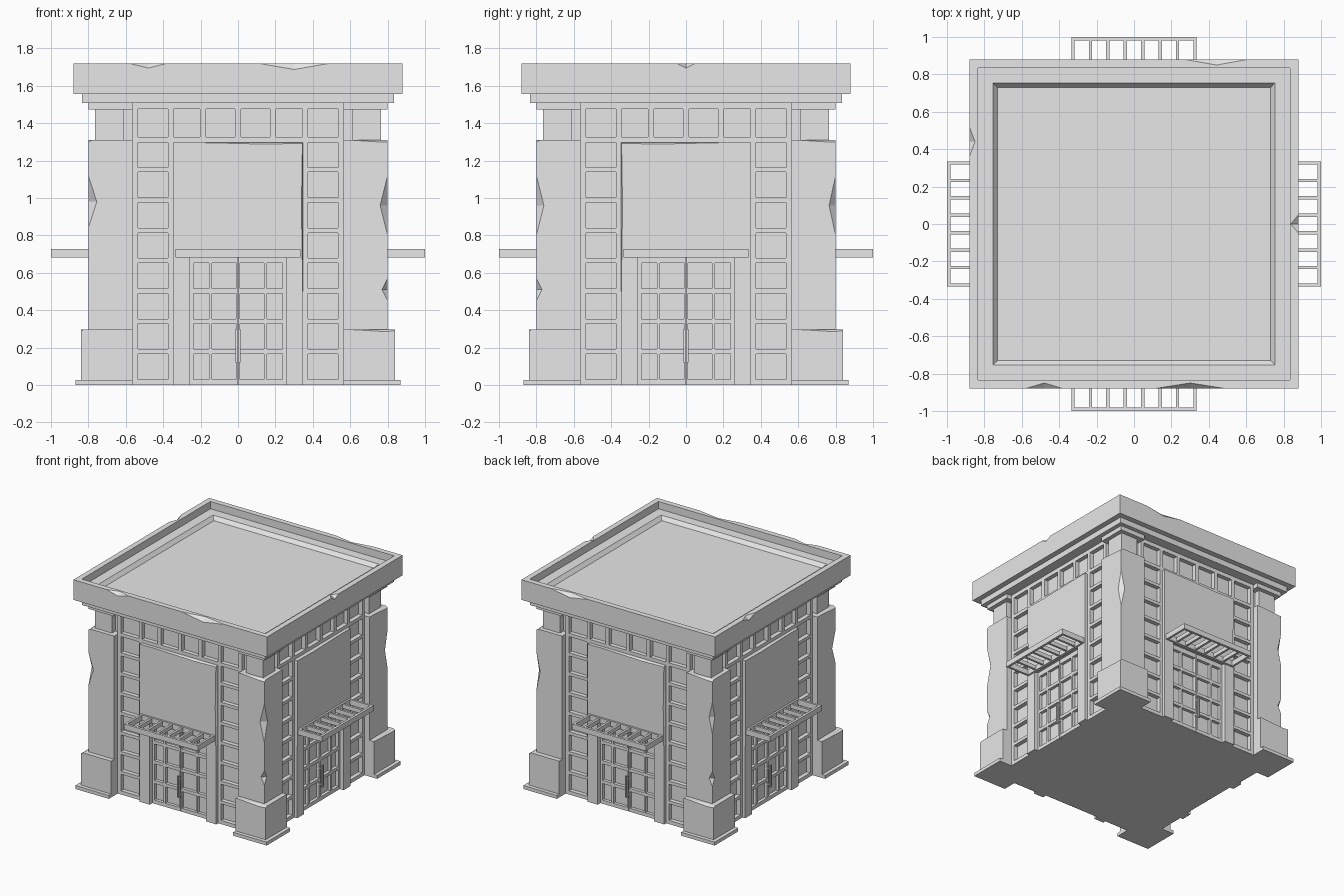
import bpy, bmesh, math
from mathutils import Matrix, Vector

if "Cube" in bpy.data.objects:
    bpy.data.objects.remove(bpy.data.objects["Cube"])

stone = bpy.data.materials.new("pale_stone")
stone.diffuse_color = (0.8, 0.8, 0.8, 1)
stone.use_nodes = True
stone.node_tree.nodes["Principled BSDF"].inputs["Base Color"].default_value = stone.diffuse_color


def finish(name, bm, mat=None):
    if mat is not None:
        bm.transform(mat)
    bmesh.ops.recalc_face_normals(bm, faces=bm.faces)
    me = bpy.data.meshes.new(name)
    bm.to_mesh(me)
    bm.free()
    me.materials.append(stone)
    ob = bpy.data.objects.new(name, me)
    bpy.context.collection.objects.link(ob)
    return ob


def box(bm, x0, x1, y0, y1, z0, z1):
    m = Matrix.Translation(((x0 + x1) / 2, (y0 + y1) / 2, (z0 + z1) / 2)) @ \
        Matrix.Diagonal((x1 - x0, y1 - y0, z1 - z0, 1))
    bmesh.ops.create_cube(bm, size=1, matrix=m)


def boxes(name, lst, mat=None):
    bm = bmesh.new()
    for b in lst:
        box(bm, *b)
    return finish(name, bm, mat)


def chip(ob, centre, radii):
    """Knock a flat chip off an edge with a stretched octahedron."""
    bm = bmesh.new()
    pts = []
    for a in range(3):
        for s in (1, -1):
            v = Vector(centre)
            v[a] += s * radii[a]
            pts.append(bm.verts.new(v))
    for i in (0, 1):
        for j in (2, 3):
            for k in (4, 5):
                bm.faces.new((pts[i], pts[j], pts[k]))
    cutter = finish("chip_cutter", bm)
    cutter.hide_render = True
    mod = ob.modifiers.new("chip", 'BOOLEAN')
    mod.operation, mod.solver, mod.object = 'DIFFERENCE', 'EXACT', cutter
    dg = bpy.context.evaluated_depsgraph_get()
    me = bpy.data.meshes.new_from_object(ob.evaluated_get(dg))
    ob.modifiers.clear()
    ob.data = me
    bpy.data.objects.remove(cutter)


def square_rings(name, profile):
    """Solid of stacked square rings (half size, z)."""
    bm = bmesh.new()
    rings = [[bm.verts.new((sx * h, sy * h, z)) for sx, sy in
              ((1, 1), (-1, 1), (-1, -1), (1, -1))] for h, z in profile]
    for a, b in zip(rings, rings[1:]):
        for i in range(4):
            j = (i + 1) % 4
            bm.faces.new((a[i], a[j], b[j], b[i]))
    bm.faces.new(rings[0])
    bm.faces.new(rings[-1])
    return finish(name, bm)


# core, cornice and roof with sunken deck
W = 0.72
boxes("core_walls", [(-W, W, -W, W, 0, 1.52)])
boxes("cornice", [(-0.835, 0.835, -0.835, 0.835, 1.508, 1.556)])
roof = square_rings("roof", [(0.88, 1.555), (0.88, 1.72), (0.835, 1.72),
                             (0.835, 1.66), (0.755, 1.66), (0.73, 1.63)])
for c, r in (((-0.48, -0.88, 1.72), (0.10, 0.03, 0.025)),
             ((0.30, -0.88, 1.72), (0.19, 0.03, 0.033)),
             ((0.44, 0.88, 1.72), (0.17, 0.03, 0.03)),
             ((-0.88, 0.44, 1.72), (0.03, 0.08, 0.03)),
             ((0.88, 0.0, 1.72), (0.042, 0.05, 0.025))):
    chip(roof, c, r)

# lattice, panel, door and awning, repeated on four sides
F = -0.755
rows = [0.03 + 0.162 * i for i in range(8)]
for n, side in enumerate(("front", "right", "back", "left")):
    R = Matrix.Rotation(n * math.pi / 2, 4, 'Z')
    bars = []
    for s in (-1, 1):
        for a, b, top in ((0.535, 0.565, 1.508), (0.345, 0.373, 1.475)):
            x0, x1 = sorted((s * a, s * b))
            bars.append((x0, x1, F, -0.70, 0, top))
        x0, x1 = sorted((s * 0.373, s * 0.535))
        bars.append((x0, x1, F, -0.70, 0, 0.03))
        for z in rows[:-1]:
            bars.append((x0, x1, F, -0.70, z + 0.136, z + 0.162))
    bars.append((-0.535, 0.535, F, -0.70, 1.297, 1.325))
    bars.append((-0.535, 0.535, F, -0.70, 1.475, 1.508))
    for x in (-0.187, 0, 0.187):
        bars.append((x - 0.016, x + 0.016, F, -0.70, 1.325, 1.475))
    boxes(side + "_lattice", bars, R)

    # raised panel around the door opening
    bm = bmesh.new()
    outline = ((-0.347, 0), (-0.347, 1.296), (0.347, 1.296), (0.347, 0),
               (0.257, 0), (0.257, 0.69), (-0.257, 0.69), (-0.257, 0))
    f = bm.faces.new([bm.verts.new((x, -0.70, z)) for x, z in outline])
    g = bmesh.ops.extrude_face_region(bm, geom=[f])
    bmesh.ops.translate(bm, vec=(0, -0.08, 0),
                        verts=[v for v in g["geom"] if isinstance(v, bmesh.types.BMVert)])
    panel = finish(side + "_panel", bm)
    s = 1 if n % 2 == 0 else -1
    chip(panel, (s * 0.347, -0.78, 0.95), (0.008, 0.012, 0.5))
    chip(panel, (s * 0.15, -0.78, 1.296), (0.35, 0.012, 0.008))
    panel.data.transform(R)

    # double door with grid bars and pull handles
    door = [(-0.257, -0.238, -0.745, -0.70, 0, 0.69),
            (-0.155, -0.138, -0.745, -0.70, 0, 0.69),
            (-0.011, -0.002, -0.745, -0.70, 0, 0.69)]
    door += [(-b[1], -b[0]) + b[2:] for b in door]
    for z0, z1 in ((0, 0.03), (0.166, 0.192), (0.328, 0.354), (0.49, 0.516), (0.652, 0.69)):
        door.append((-0.238, -0.002, -0.745, -0.70, z0, z1))
        door.append((0.002, 0.238, -0.745, -0.70, z0, z1))
    boxes(side + "_door", door, R)
    grips = []
    for s in (-1, 1):
        x0, x1 = sorted((s * 0.004, s * 0.014))
        grips.append((x0, x1, -0.77, -0.76, 0.12, 0.30))
        for z in (0.14, 0.27):
            grips.append((x0, x1, -0.762, -0.74, z, z + 0.01))
    boxes(side + "_door_handles", grips, R)

    # slatted awning
    slats = [(-0.335, 0.335, -1.0, -0.98, 0.682, 0.727),
             (-0.335, 0.335, -0.795, -0.77, 0.682, 0.727)]
    for i in range(8):
        x = -0.326 + i * 0.652 / 7
        d = 0 if i in (0, 7) else 0.008
        slats.append((x - 0.009, x + 0.009, -0.982, -0.775, 0.682 + d, 0.727 - d / 2))
    boxes(side + "_awning", slats, R)

# corner pillars: foot plate, plinth, chipped shaft, neck and cap
A = 0.565
shaft_chips = (((0.96, 0.16, 0.04), (0.51, 0.06, 0.03)), ((0.96, 0.16, 0.035),),
               ((1.0, 0.13, 0.03), (0.5, 0.06, 0.03)), ((0.98, 0.14, 0.045),))
for n, corner in enumerate(("front_right", "back_right", "back_left", "front_left")):
    R = Matrix.Rotation(n * math.pi / 2, 4, 'Z')
    boxes(corner + "_foot_plate", [(A, 0.87, -0.87, -A, 0, 0.028)], R)
    plinth = boxes(corner + "_plinth", [(A, 0.84, -0.84, -A, 0.02, 0.298)])
    chip(plinth, (0.78, -0.84, 0.298), (0.2, 0.02, 0.012))
    plinth.data.transform(R)
    shaft = boxes(corner + "_shaft", [(A, 0.80, -0.80, -A, 0.28, 1.31)])
    for z, l, r in shaft_chips[n]:
        chip(shaft, (0.80, -0.80, z), (r, r, l))
    chip(shaft, (0.78, -0.80, 1.31), (0.18, 0.02, 0.012))
    shaft.data.transform(R)
    boxes(corner + "_neck", [(0.61, 0.765, -0.765, -0.61, 1.30, 1.48)], R)
    boxes(corner + "_cap", [(A, 0.80, -0.80, -A, 1.472, 1.51)], R)
